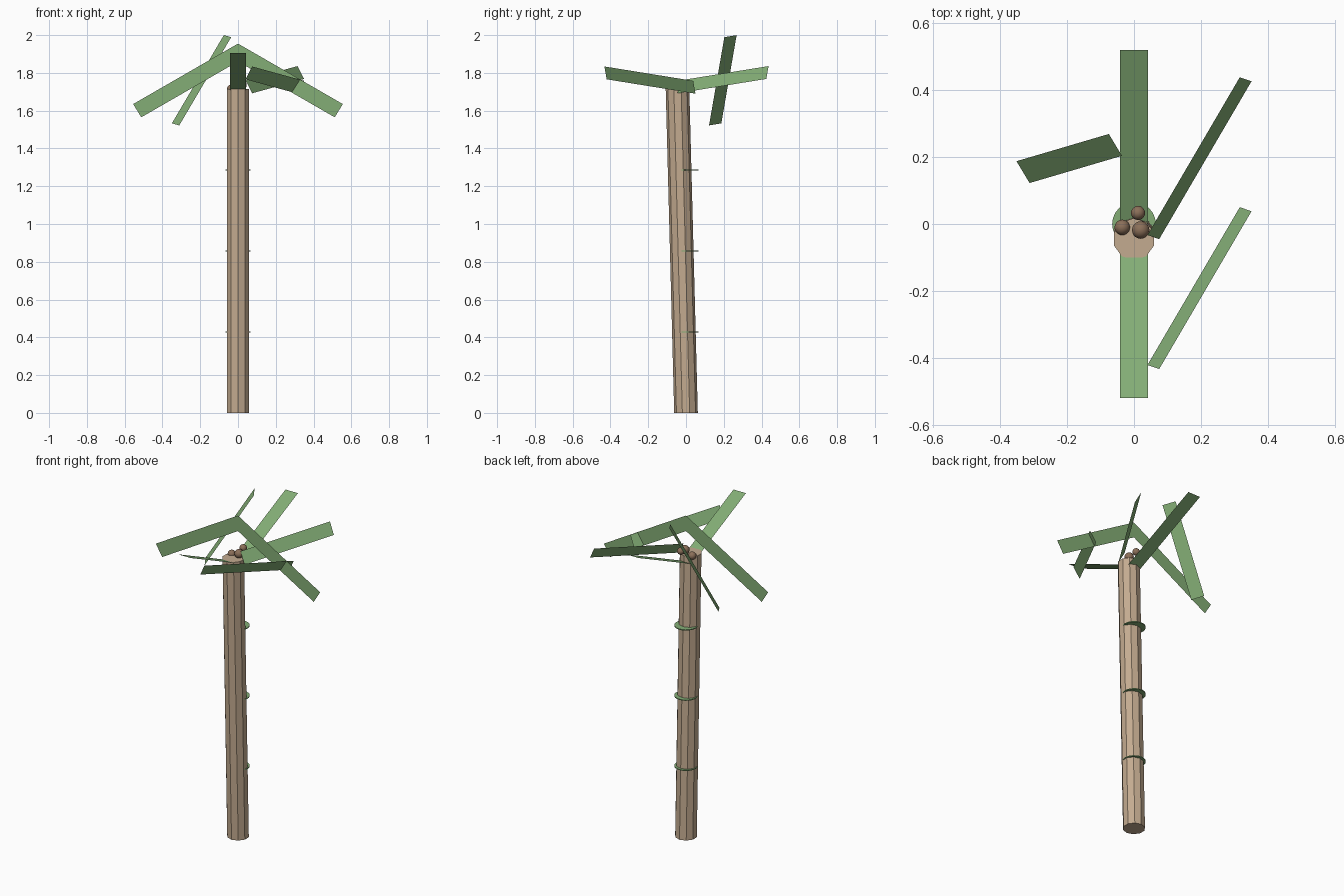
import bpy
import bmesh
from mathutils import Matrix, Vector

default_cube = bpy.data.objects.get("Cube")
if default_cube:
    bpy.data.objects.remove(default_cube)


def make_material(name, colour):
    material = bpy.data.materials.new(name)
    material.use_nodes = True
    rgba = (*colour, 1.0)
    material.diffuse_color = rgba
    material.node_tree.nodes["Principled BSDF"].inputs["Base Color"].default_value = rgba
    return material


bark = make_material("tan bark", (0.55, 0.41, 0.28))
leaf_green = make_material("leaf green", (0.23, 0.42, 0.18))
nut_brown = make_material("nut brown", (0.26, 0.16, 0.10))


def add_object(name, bm, material):
    mesh = bpy.data.meshes.new(name)
    bm.to_mesh(mesh)
    bm.free()
    mesh.materials.append(material)
    obj = bpy.data.objects.new(name, mesh)
    bpy.context.collection.objects.link(obj)
    return obj


def add_prism(name, sides, radius, height, base_z, material, lean=0.0):
    """Upright prism whose top is shifted along y by the lean."""
    bm = bmesh.new()
    bmesh.ops.create_cone(bm, cap_ends=True, segments=sides, radius1=radius,
                          radius2=radius, depth=height,
                          matrix=Matrix.Translation((0, 0, base_z + height / 2)))
    for vert in bm.verts:
        vert.co.y += lean * (vert.co.z - base_z) / height
    return add_object(name, bm, material)


def add_sheet(name, corners):
    """Flat paper-thin leaf from its corners."""
    bm = bmesh.new()
    bm.faces.new([bm.verts.new(corner) for corner in corners])
    return add_object(name, bm, leaf_green)


def add_strip(name, corner, along, across):
    corner, along, across = Vector(corner), Vector(along), Vector(across)
    return add_sheet(name, (corner, corner + along, corner + along + across, corner + across))


# Leaning ten-sided trunk
add_prism("trunk", 10, 0.0625, 1.715, 0, bark, lean=-0.045)

# Thin rings, which stay centred while the trunk leans away
for level in (1, 2, 3):
    add_prism(f"trunk_ring_{level}", 24, 0.065, 0.005, 0.4285 * level - 0.0025, leaf_green)

# Paired leaves: upright drooping pair and rising front/back pair
for side, label in ((-1, "right"), (1, "left")):
    add_sheet(f"drooping_leaf_{label}", ((0, 0, 1.955), (side * 0.555, 0, 1.635),
                                         (side * 0.512, 0, 1.565), (0, 0, 1.86)))
for side, label in ((-1, "front"), (1, "back")):
    add_strip(f"rising_leaf_{label}", (-0.042, 0, 1.67),
              (0, side * 0.518, 0.235), (0.084, 0, 0))

# Single slanted leaves
add_strip("slanted_leaf_front", (0.04, -0.42, 1.766), (0.275, 0.47, -0.076), (0.035, -0.012, 0.068))
add_strip("slanted_leaf_back", (0.04, -0.033, 1.76), (0.275, 0.47, 0.076), (0.035, -0.012, -0.068))
add_strip("steep_leaf", (-0.35, 0.187, 1.533), (0.275, 0.081, 0.467), (0.039, -0.065, -0.011))

# Nuts resting on the trunk top
nuts = (((-0.035, -0.01, 1.716), 0.023),
        ((0.02, -0.018, 1.735), 0.026),
        ((0.012, 0.033, 1.748), 0.021))
for number, (centre, radius) in enumerate(nuts, 1):
    bm = bmesh.new()
    bmesh.ops.create_uvsphere(bm, u_segments=20, v_segments=12, radius=radius,
                              matrix=Matrix.Translation(centre))
    for face in bm.faces:
        face.smooth = True
    add_object(f"nut_{number}", bm, nut_brown)
